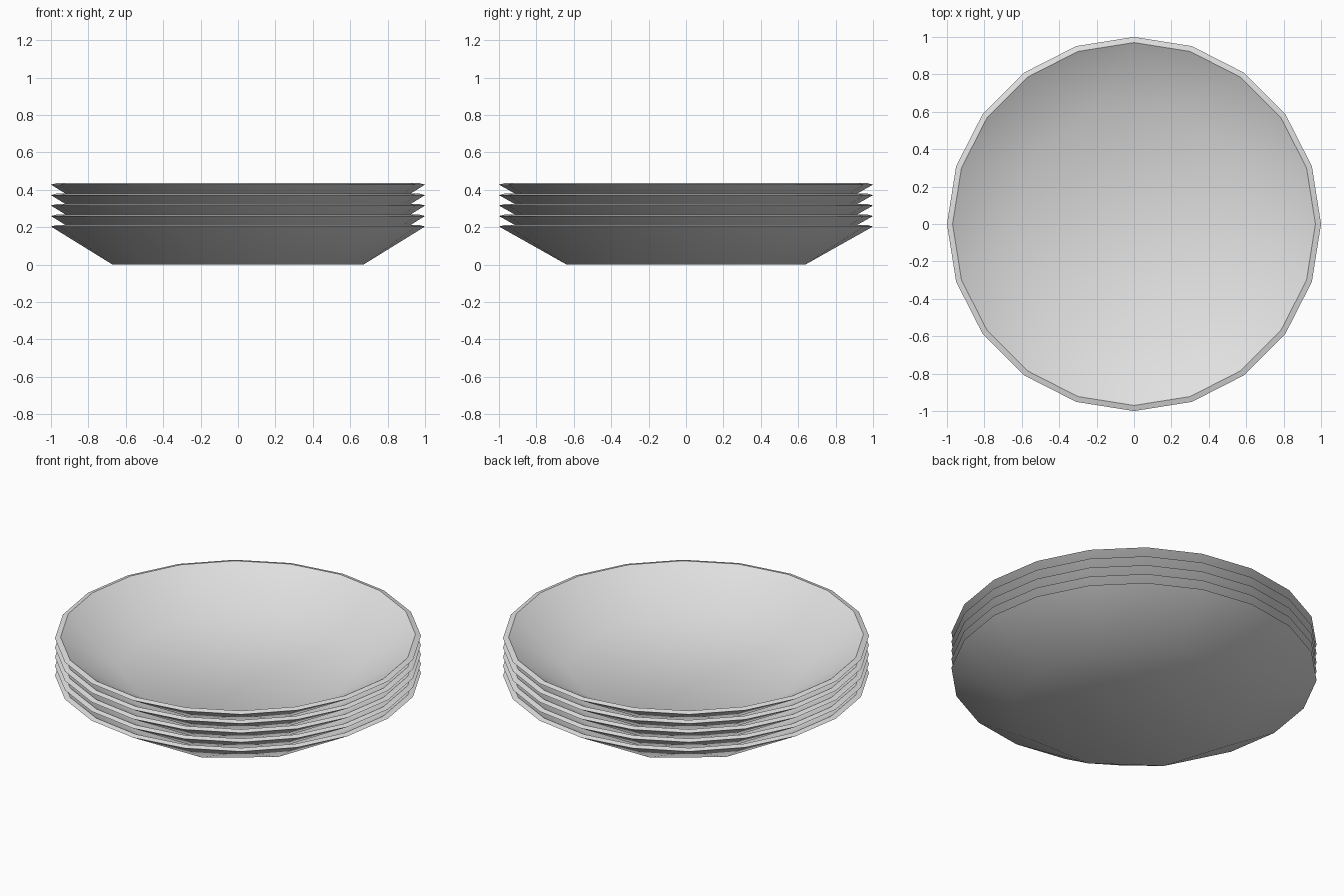
import bpy
import bmesh
from math import cos, sin, tau, radians

cube = bpy.data.objects.get("Cube")
if cube:
    bpy.data.objects.remove(cube, do_unlink=True)

PLATES = 5
SPACING = 0.056
RIM_SIDES = 20
BASE_SIDES = RIM_SIDES // 2

# One glazed ceramic colour
china = bpy.data.materials.new("pale_grey_china")
china.use_nodes = True
colour = (0.75, 0.75, 0.75, 1.0)
china.diffuse_color = colour
china.node_tree.nodes["Principled BSDF"].inputs["Base Color"].default_value = colour


def ring(bm, sides, radius, z):
    return [bm.verts.new((radius * cos(tau * i / sides), radius * sin(tau * i / sides), z))
            for i in range(sides)]


def dish_surface(bm, rim, base):
    """Join a rim to a base with half as many sides, and close the base."""
    for k in range(BASE_SIDES):
        a, b, c = rim[2 * k], rim[2 * k + 1], rim[(2 * k + 2) % RIM_SIDES]
        p, q = base[k], base[(k + 1) % BASE_SIDES]
        bm.faces.new((a, b, p))
        bm.faces.new((b, c, q))
        bm.faces.new((b, q, p))
    bm.faces.new(base)


def plate_mesh():
    bm = bmesh.new()
    outer_rim = ring(bm, RIM_SIDES, 1.0, 0.204)
    inner_rim = ring(bm, RIM_SIDES, 0.97, 0.212)
    # Underside and eating surface
    dish_surface(bm, outer_rim, ring(bm, BASE_SIDES, 0.67, 0.0))
    dish_surface(bm, inner_rim, ring(bm, BASE_SIDES, 0.66, 0.03))
    # Sloped lip between them
    for i in range(RIM_SIDES):
        j = (i + 1) % RIM_SIDES
        bm.faces.new((outer_rim[i], outer_rim[j], inner_rim[j], inner_rim[i]))
    bmesh.ops.recalc_face_normals(bm, faces=bm.faces)
    mesh = bpy.data.meshes.new("plate")
    bm.to_mesh(mesh)
    bm.free()
    mesh.materials.append(china)
    return mesh


# Stack of nested plates
bpy.ops.object.select_all(action="DESELECT")
for n in range(PLATES):
    plate = bpy.data.objects.new(f"plate_{n + 1}", plate_mesh())
    plate.location.z = n * SPACING
    bpy.context.collection.objects.link(plate)
    plate.select_set(True)
    bpy.context.view_layer.objects.active = plate

# Smooth bowl, crisp lip
bpy.ops.object.shade_smooth_by_angle(angle=radians(40))
